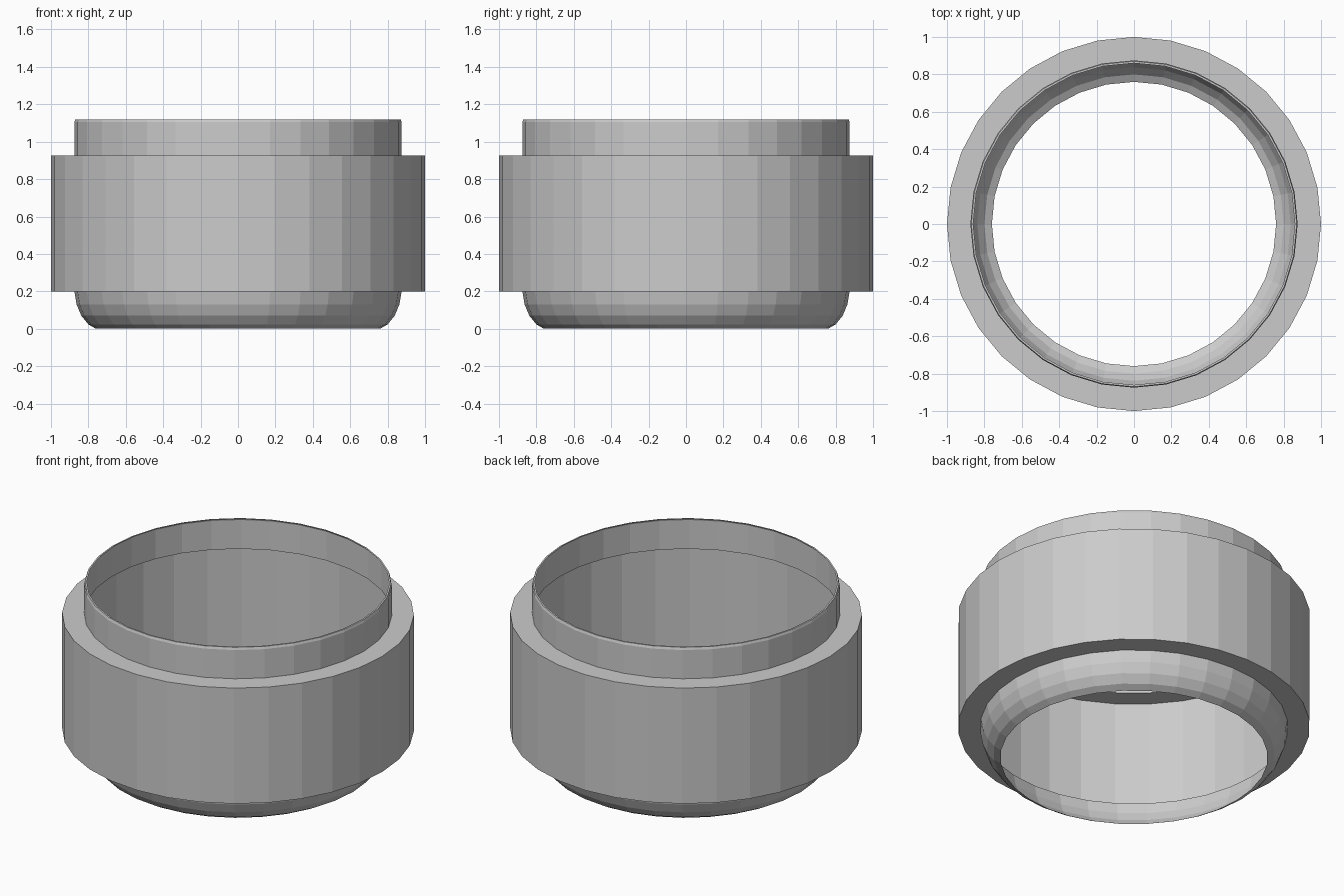
import bpy, bmesh
from math import sin, cos, pi

if "Cube" in bpy.data.objects:
    bpy.data.objects.remove(bpy.data.objects["Cube"])

SIDES = 32

# Open shell profile (radius, height): curled bottom edge, wide band, top lip
PROFILE = [(0.76, 0.0), (0.80, 0.023), (0.838, 0.07), (0.863, 0.13), (0.875, 0.2),
           (1.0, 0.2), (1.0, 0.925),
           (0.875, 0.925), (0.875, 1.105), (0.87, 1.12), (0.86, 1.12)]


def lathe(name, profile):
    bm = bmesh.new()
    rings = [[bm.verts.new((r * cos(2 * pi * i / SIDES), r * sin(2 * pi * i / SIDES), z))
              for i in range(SIDES)] for r, z in profile]
    for low, high in zip(rings, rings[1:]):
        for i in range(SIDES):
            j = (i + 1) % SIDES
            bm.faces.new((low[i], low[j], high[j], high[i]))
    mesh = bpy.data.meshes.new(name)
    bm.to_mesh(mesh)
    bm.free()
    obj = bpy.data.objects.new(name, mesh)
    bpy.context.collection.objects.link(obj)
    return obj


# Single-walled stepped collar, open at both ends
lathe("stepped_collar", PROFILE)
